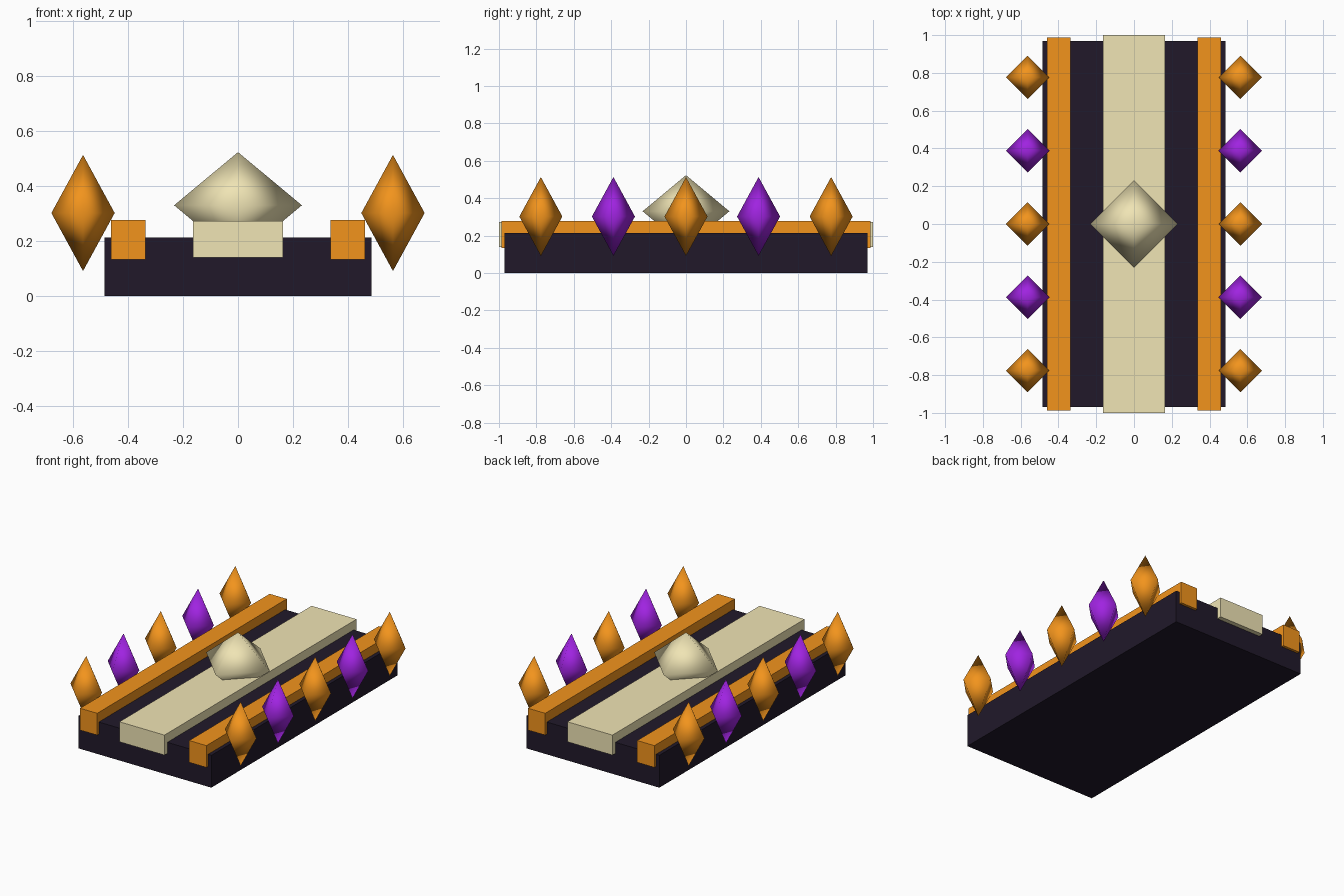
import bpy, bmesh
from mathutils import Vector

if "Cube" in bpy.data.objects:
    bpy.data.objects.remove(bpy.data.objects["Cube"])


def material(name, color):
    m = bpy.data.materials.new(name)
    m.diffuse_color = (*color, 1)
    m.use_nodes = True
    m.node_tree.nodes["Principled BSDF"].inputs["Base Color"].default_value = m.diffuse_color
    return m


DARK = material("dark_stone", (0.015, 0.0097, 0.023))
ORANGE = material("orange", (0.89, 0.296, 0.012))
PURPLE = material("purple", (0.35, 0.017, 0.75))
CREAM = material("cream", (0.87, 0.78, 0.46))


def finish(name, bm, mat, loc, smooth=False):
    bmesh.ops.recalc_face_normals(bm, faces=bm.faces)
    for f in bm.faces:
        f.smooth = smooth
    me = bpy.data.meshes.new(name)
    bm.to_mesh(me)
    bm.free()
    me.materials.append(mat)
    ob = bpy.data.objects.new(name, me)
    ob.location = loc
    bpy.context.collection.objects.link(ob)
    return ob


def box(name, x, half_x, half_y, z0, z1, mat):
    bm = bmesh.new()
    bmesh.ops.create_cube(bm, size=1)
    bmesh.ops.scale(bm, vec=(2 * half_x, 2 * half_y, z1 - z0), verts=bm.verts)
    return finish(name, bm, mat, (x, 0, (z0 + z1) / 2))


def gem(name, loc, radius, half_height, mat):
    # octahedron with its corners on the axes
    bm = bmesh.new()
    for axis, r in enumerate((radius, radius, half_height)):
        for s in (-1, 1):
            co = Vector((0, 0, 0))
            co[axis] = s * r
            bm.verts.new(co)
    bmesh.ops.convex_hull(bm, input=bm.verts)
    return finish(name, bm, mat, loc, smooth=True)


# Deck slab and raised centre strip
box("base_slab", 0, 0.485, 0.97, 0, 0.213, DARK)
box("centre_strip", 0, 0.164, 1.0, 0.14, 0.272, CREAM)

# Large gem in the middle of the strip
gem("centre_gem", (0, 0, 0.33), 0.232, 0.193, CREAM)

# Side rails and the row of alternating gems along each edge
for side, s in (("left", -1), ("right", 1)):
    box(f"{side}_rail", s * 0.398, 0.0625, 0.987, 0.133, 0.277, ORANGE)
    for i in range(5):
        mat = PURPLE if i % 2 else ORANGE
        gem(f"{side}_gem_{i + 1}", (s * 0.563, (i - 2) * 0.388, 0.302), 0.115, 0.211, mat)
